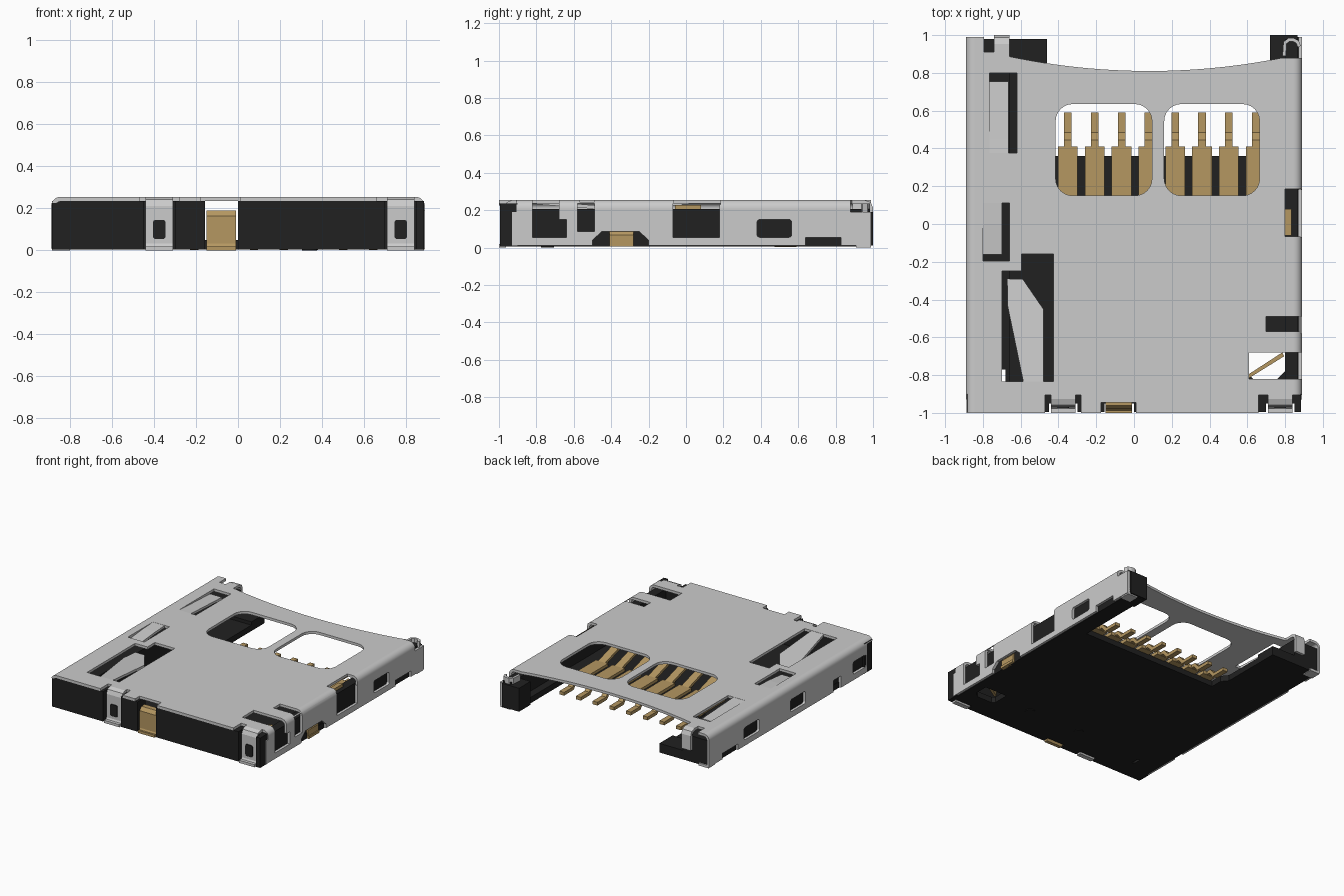
import bpy, bmesh, math
from mathutils import Vector

if "Cube" in bpy.data.objects:
    bpy.data.objects.remove(bpy.data.objects["Cube"])


def material(name, rgb):
    m = bpy.data.materials.new(name)
    m.diffuse_color = (*rgb, 1)
    m.use_nodes = True
    m.node_tree.nodes["Principled BSDF"].inputs["Base Color"].default_value = m.diffuse_color
    return m


METAL = material("light_metal", (0.60, 0.60, 0.60))
BLACK = material("black_plastic", (0.015, 0.015, 0.015))
GOLD = material("gold_contact", (0.46, 0.31, 0.12))


def prism(name, pts, axis, lo, hi, mat):
    """Extrude a 2D outline along an axis."""
    place = {"x": lambda u, v, d: (d, u, v),
             "y": lambda u, v, d: (u, d, v),
             "z": lambda u, v, d: (u, v, d)}[axis]
    bm = bmesh.new()
    a = [bm.verts.new(place(u, v, lo)) for u, v in pts]
    b = [bm.verts.new(place(u, v, hi)) for u, v in pts]
    bm.faces.new(a)
    bm.faces.new(b)
    n = len(pts)
    for i in range(n):
        j = (i + 1) % n
        bm.faces.new((a[i], a[j], b[j], b[i]))
    bmesh.ops.recalc_face_normals(bm, faces=bm.faces)
    me = bpy.data.meshes.new(name)
    bm.to_mesh(me)
    bm.free()
    me.materials.append(mat)
    ob = bpy.data.objects.new(name, me)
    bpy.context.collection.objects.link(ob)
    return ob


def rect(u0, u1, v0, v1, r=0.0, seg=6):
    if not r:
        return [(u0, v0), (u1, v0), (u1, v1), (u0, v1)]
    out = []
    for k, (cu, cv) in enumerate([(u1 - r, v1 - r), (u0 + r, v1 - r),
                                  (u0 + r, v0 + r), (u1 - r, v0 + r)]):
        for s in range(seg + 1):
            t = math.pi / 2 * (k + s / seg)
            out.append((cu + r * math.cos(t), cv + r * math.sin(t)))
    return out


def box(name, x0, x1, y0, y1, z0, z1, mat):
    return prism(name, rect(x0, x1, y0, y1), "z", z0, z1, mat)


def ribbon(name, path, axis, lo, hi, t, mat):
    """Bent sheet strip: a path thickened by t, extruded along an axis."""
    p = [Vector(q) for q in path]
    left, right = [], []
    for i, q in enumerate(p):
        d0 = (q - p[i - 1]).normalized() if i else (p[1] - q).normalized()
        d1 = (p[i + 1] - q).normalized() if i < len(p) - 1 else d0
        n0, n1 = Vector((-d0.y, d0.x)), Vector((-d1.y, d1.x))
        m = (n0 + n1).normalized()
        m *= t / 2 / max(0.5, m.dot(n0))
        left.append(tuple(q + m))
        right.append(tuple(q - m))
    return prism(name, left + right[::-1], axis, lo, hi, mat)


def cut(ob, cutters):
    for c in cutters:
        m = ob.modifiers.new("cut", "BOOLEAN")
        m.operation, m.solver, m.object = "DIFFERENCE", "EXACT", c
    dg = bpy.context.evaluated_depsgraph_get()
    dg.update()
    me = bpy.data.meshes.new_from_object(ob.evaluated_get(dg))
    ob.modifiers.clear()
    ob.data = me
    for c in cutters:
        bpy.data.objects.remove(c)


# Metal shell: U channel with rounded bends
def bend(r, cx, cz):
    return [(cx + r * math.cos(i * math.pi / 16), cz + r * math.sin(i * math.pi / 16)) for i in range(9)]


outer, inner = bend(0.045, 0.845, 0.21), bend(0.025, 0.845, 0.21)
half = [(0.89, 0.01)] + outer
half_in = [(0.87, 0.01)] + inner
mirror = lambda pts: [(-x, z) for x, z in reversed(pts)]
section = half + mirror(half) + [(-x, z) for x, z in half_in] + list(reversed(half_in))
shell = prism("metal_shell", section, "y", -1.0, 0.99, METAL)

top = lambda pts: prism("cutter", pts, "z", 0.19, 0.3, METAL)
right = lambda pts: prism("cutter", pts, "x", 0.82, 1.0, METAL)
left = lambda pts: prism("cutter", pts, "x", -1.0, -0.82, METAL)
arc = [(x, 0.81 + 0.14 * (x - 0.08) ** 2) for x in [-0.66 + 1.44 * i / 24 for i in range(25)]]
cutters = [
    # curved insertion edge with corner notches
    top([(-0.795, 1.1), (-0.795, 0.91), (-0.66, 0.91)] + arc + [(0.78, 0.88), (1, 0.88), (1, 1.1)]),
    # contact windows
    top(rect(-0.415, 0.095, 0.15, 0.635, 0.09)), top(rect(0.16, 0.665, 0.15, 0.635, 0.09)),
    # spring slots on the left
    top(rect(-0.765, -0.62, 0.375, 0.8)), top(rect(-0.8, -0.66, -0.195, 0.11)),
    top([(-0.7, -0.835), (-0.7, -0.25), (-0.595, -0.25), (-0.595, -0.16), (-0.425, -0.16), (-0.425, -0.835)]),
    # openings on the right edge
    top(rect(0.61, 0.885, -0.82, -0.68)), top(rect(0.70, 0.875, -0.57, -0.49)),
    top(rect(0.80, 0.885, -0.065, 0.185)),
    # front notches
    top(rect(-0.47, -0.28, -1.1, -0.905)), top(rect(-0.175, 0.01, -1.1, -0.945)),
    top(rect(0.66, 1.0, -1.1, -0.905)),
    box("cutter", -1, 1, -1.1, -0.93, -0.1, 0.225, METAL),
    # right wall openings
    right(rect(-0.82, -0.68, 0.055, 0.235)), right(rect(-0.70, -0.64, 0.055, 0.15)),
    right(rect(-0.58, -0.49, 0.085, 0.235)), right(rect(-0.07, 0.18, 0.055, 0.235)),
    right([(-0.5, -0.1), (-0.5, 0.04), (-0.45, 0.085), (-0.25, 0.085), (-0.2, 0.04), (-0.2, -0.1)]),
    # left wall openings
    left(rect(-0.92, -0.76, 0.055, 0.15, 0.015)), left(rect(-0.61, -0.52, -0.1, 0.10)),
    left(rect(-0.18, 0.0, 0.055, 0.15, 0.015)),
]
for side in (left, right):
    cutters += [side(rect(0.38, 0.565, 0.055, 0.15, 0.015)), side(rect(0.64, 0.83, -0.1, 0.055))]
cut(shell, cutters)
for f in shell.data.polygons:
    f.use_smooth = max(abs(c) for c in f.normal) < 0.999

# Spring tongues bent down into the left slots
ribbon("rear_tongue", [(0.37, 0.245), (0.45, 0.24), (0.755, 0.225)], "x", -0.765, -0.665, 0.018, METAL)
ribbon("middle_tongue", [(-0.16, 0.225), (0.0, 0.24), (0.115, 0.245)], "x", -0.805, -0.70, 0.018, METAL)
tongue = prism("latch_tongue", [(-0.67, -0.29), (-0.59, -0.29), (-0.48, -0.45), (-0.48, -0.84),
                                (-0.585, -0.84), (-0.67, -0.43)], "z", 0.235, 0.254, METAL)
for v in tongue.data.vertices:
    v.co.z -= (v.co.y + 0.84) * 0.08

# Front solder tabs with a plastic nub showing through each
tab_path = [(-0.88, 0.245), (-0.925, 0.245), (-0.95, 0.235), (-0.96, 0.21), (-0.96, 0.03), (-0.97, 0.01), (-1.0, 0.01)]
for side, x in (("left", -0.375), ("right", 0.775)):
    ribbon(side + "_front_tab", tab_path, "x", x - 0.065, x + 0.065, 0.02, METAL)
    prism(side + "_tab_nub", rect(x - 0.03, x + 0.03, 0.055, 0.145, 0.012), "y", -0.976, -0.95, BLACK)

# Rear corner sheet: hooks and solder feet
ribbon("left_rear_tab", [(0.88, 0.245), (0.95, 0.245), (0.98, 0.235), (0.99, 0.21), (0.99, 0.10)],
       "x", -0.74, -0.66, 0.02, METAL)
ribbon("right_rear_hook", [(0.875, 0.94), (0.865, 0.965), (0.845, 0.975), (0.82, 0.975), (0.80, 0.96), (0.795, 0.89)],
       "z", 0.08, 0.235, 0.018, METAL)
box("left_rear_foot", -0.885, -0.80, 0.91, 0.99, 0, 0.02, METAL)
box("right_rear_foot", 0.80, 0.885, 0.91, 0.99, 0, 0.02, METAL)

# Plastic body: floor with card opening at the back
floor = prism("body_floor", [(-0.872, -0.99), (0.872, -0.99), (0.872, 0.99), (0.74, 0.99), (0.74, 0.36),
                             (-0.42, 0.36), (-0.42, 0.45), (-0.46, 0.5), (-0.46, 0.98), (-0.872, 0.98)],
              "z", 0.005, 0.05, BLACK)
low = lambda pts: prism("cutter", pts, "z", -0.1, 0.3, BLACK)
cut(floor, [low([(0.61, -0.80), (0.63, -0.82), (0.76, -0.82), (0.80, -0.78), (0.80, -0.68), (0.61, -0.68)]),
            low(rect(-0.70, -0.68, -0.835, -0.77)),
            low(rect(-0.45, -0.30, -1.1, -0.95)), low(rect(0.70, 0.85, -1.1, -0.95)),
            low(rect(-0.16, 0.0, -1.1, -0.95))])
wall = box("body_front_wall", -0.885, 0.885, -0.995, -0.90, 0.005, 0.2345, BLACK)
cut(wall, [low(rect(-0.45, -0.30, -1.1, -0.95)), low(rect(0.70, 0.85, -1.1, -0.95)), low(rect(-0.157, 0.0, -1.1, -0.8))])
rail = box("body_left_rail", -0.869, -0.66, -0.92, 0.98, 0.04, 0.205, BLACK)
cut(rail, [low(rect(-0.70, -0.68, -0.835, -0.77))])
box("body_right_rail", 0.80, 0.869, -0.92, 0.98, 0.04, 0.205, BLACK)
box("body_right_corner", 0.72, 0.865, 0.86, 1.0, 0.01, 0.19, BLACK)
box("body_left_corner", -0.66, -0.46, 0.82, 0.98, 0.04, 0.075, BLACK)
for i, x in enumerate((-0.11, 0.34)):
    prism("locating_boss_%d" % (i + 1), rect(x - 0.035, x + 0.035, -0.775, -0.705, 0.0349, 5), "z", 0.0, 0.01, BLACK)

# Eight card contacts: narrow solder tail, wide base, spring arm
for i in range(8):
    x = -0.35 + 0.142 * i
    n = "contact_%d_" % (i + 1)
    ribbon(n + "tail", [(0.59, 0.015), (0.48, 0.015), (0.44, 0.06), (0.40, 0.06)], "x", x - 0.02, x + 0.02, 0.025, GOLD)
    box(n + "base", x - 0.052, x + 0.052, 0.10, 0.41, 0.045, 0.072, GOLD)
    ribbon(n + "arm", [(0.11, 0.06), (-0.12, 0.13), (-0.2, 0.11)], "x", x - 0.03, x + 0.03, 0.02, GOLD)

# Front ground contact
ribbon("front_contact", [(-0.92, 0.18), (-0.955, 0.18), (-0.97, 0.16), (-0.97, 0.03), (-0.98, 0.01), (-1.0, 0.01)],
       "x", -0.15, -0.01, 0.02, GOLD)
# Switch contacts on the right side
prism("switch_blade", [(0.60, -0.80), (0.61, -0.815), (0.795, -0.70), (0.785, -0.68)], "z", 0.06, 0.19, GOLD)
box("switch_spring", 0.80, 0.835, -0.06, 0.08, 0.19, 0.228, GOLD)
ribbon("switch_foot", [(0.80, 0.08), (0.86, 0.08), (0.872, 0.065), (0.872, 0.015), (0.889, 0.015)],
       "y", -0.41, -0.28, 0.02, GOLD)
